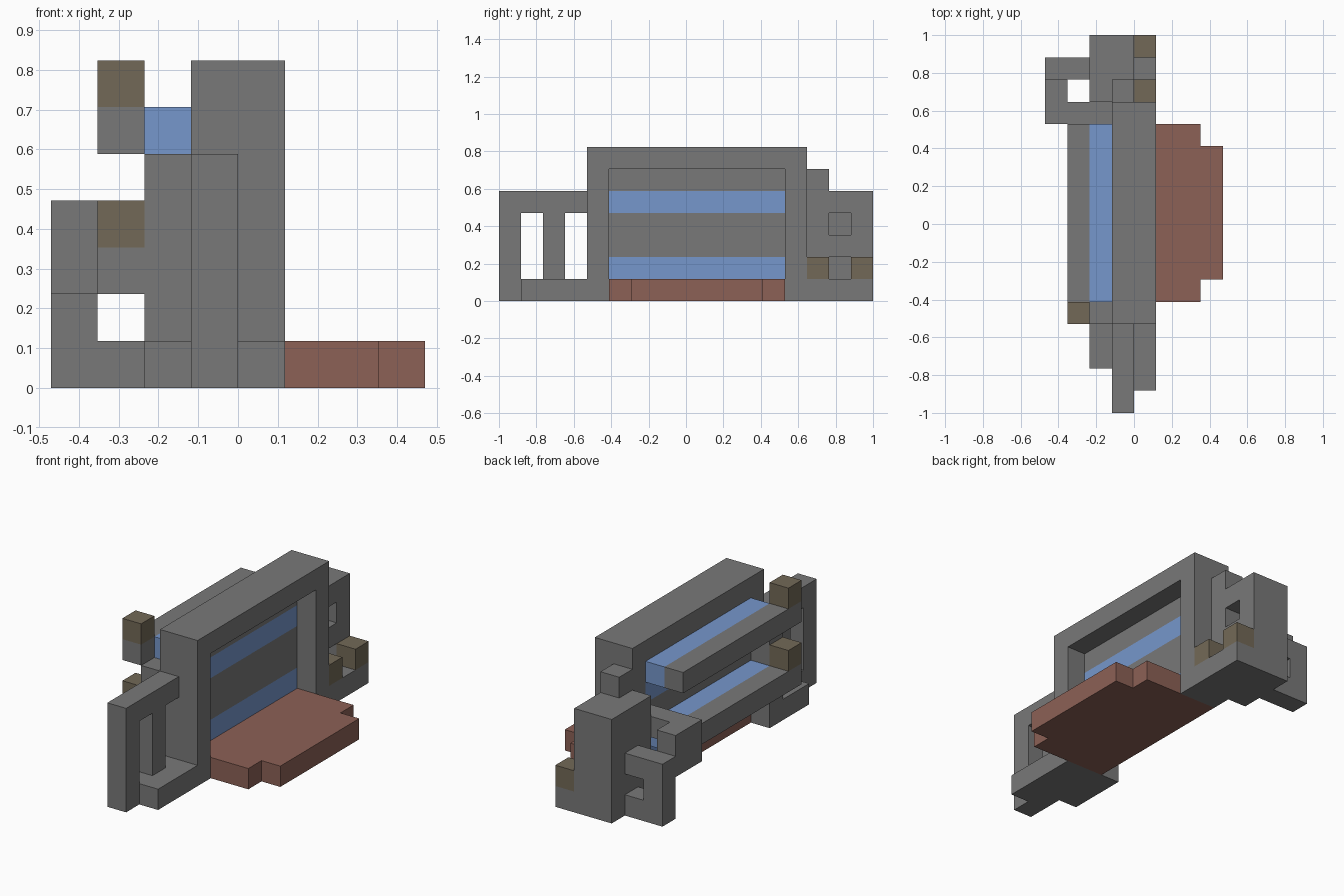
import bpy, bmesh

cube = bpy.data.objects.get("Cube")
if cube:
    bpy.data.objects.remove(cube, do_unlink=True)

U = 2 / 17  # edge of one block


def material(name, rgb):
    m = bpy.data.materials.new(name)
    m.use_nodes = True
    m.diffuse_color = (*rgb, 1)
    m.node_tree.nodes["Principled BSDF"].inputs["Base Color"].default_value = (*rgb, 1)
    return m


GREY = material("stone_grey", (0.19, 0.19, 0.19))
RED = material("clay_red", (0.262, 0.119, 0.093))
BLUE = material("soft_blue", (0.181, 0.309, 0.604))
BROWN = material("earth_brown", (0.171, 0.141, 0.095))


def part(name, mat, *boxes):
    """One object from boxes given as block ranges (x0, x1, y0, y1, z0, z1)."""
    bm = bmesh.new()
    for x0, x1, y0, y1, z0, z1 in boxes:
        verts = bmesh.ops.create_cube(bm, size=1)["verts"]
        for v in verts:
            v.co.x = (x1 if v.co.x > 0 else x0) * U - 4 * U
            v.co.y = (y1 if v.co.y > 0 else y0) * U - 1
            v.co.z = (z1 if v.co.z > 0 else z0) * U
    mesh = bpy.data.meshes.new(name)
    bm.to_mesh(mesh)
    bm.free()
    mesh.materials.append(mat)
    ob = bpy.data.objects.new(name, mesh)
    bpy.context.collection.objects.link(ob)
    return ob


# Main frame: two posts and a lintel around the opening
for side, y in (("front", 4), ("back", 13)):
    part(side + "_post", GREY, (3, 5, y, y + 1, 0, 7))
part("lintel", GREY, (3, 5, 5, 13, 6, 7))

# Recessed wall in alternating bands
part("wall_grey_bands", GREY, (3, 4, 5, 13, 2, 4), (3, 4, 5, 13, 5, 6))
part("wall_blue_bands", BLUE, (3, 4, 5, 13, 1, 2), (3, 4, 5, 13, 4, 5))

# Floor slab with stepped outer edge
part("floor_slab", RED, (3, 7, 5, 13, 0, 1), (7, 8, 6, 12, 0, 1))

# Two shelves on the rear of the wall, each ending in a capped block
for level, z in (("lower", 2), ("upper", 5)):
    part(level + "_shelf_inner", BLUE, (2, 3, 5, 13, z, z + 1))
    part(level + "_shelf_outer", GREY, (1, 2, 4, 13, z, z + 1))
    part(level + "_shelf_cap", BROWN, (1, 2, 4, 5, z + 1, z + 2))

# Front wing: base, pillars and top rail
part("front_buttress", GREY, (2, 3, 4, 5, 0, 5))
part("front_base", GREY, (3, 4, 0, 4, 0, 1), (4, 5, 1, 4, 0, 1), (2, 3, 2, 4, 0, 1))
part("front_pillars", GREY, *[(3, 4, y, y + 1, 1, 4) for y in (0, 2)])
part("front_rail", GREY, (3, 4, 0, 4, 4, 5))

# Back tower with square recesses in its outer side
part("back_tower_core", GREY, (2, 3, 14, 17, 0, 5))
part("back_tower_uprights", GREY, (3, 4, 14, 15, 0, 6), (3, 4, 16, 17, 0, 5))
part("back_tower_rungs", GREY, *[(3, 4, 15, 16, z, z + 1) for z in (0, 2, 4)])
part("back_step", GREY, (4, 5, 14, 17, 0, 1))
part("back_step_blocks", BROWN, *[(4, 5, y, y + 1, 1, 2) for y in (14, 16)])

# Looped handle behind the tower
part("handle_bar", GREY, (1, 3, 13, 14, 3, 4), (0, 1, 13, 15, 2, 4))
part("handle_arms", GREY, *[(1, 2, 15, 16, z, z + 1) for z in (0, 2)])
part("handle_leg", GREY, (0, 1, 15, 16, 0, 3))
